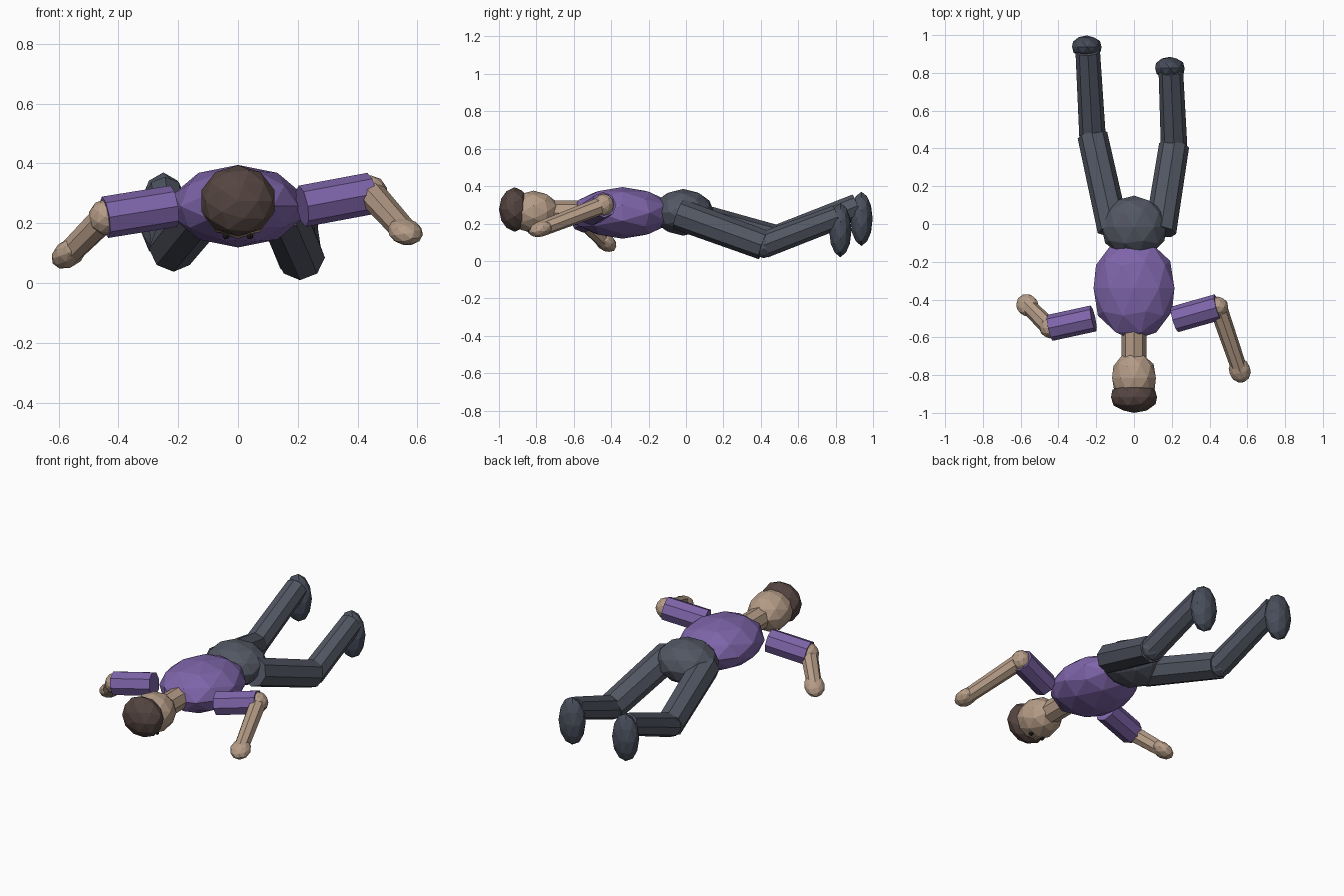
import bpy
import bmesh
from mathutils import Matrix, Vector

cube = bpy.data.objects.get("Cube")
if cube:
    bpy.data.objects.remove(cube, do_unlink=True)


def material(name, rgb):
    m = bpy.data.materials.new(name)
    m.use_nodes = True
    m.diffuse_color = (*rgb, 1)
    m.node_tree.nodes["Principled BSDF"].inputs["Base Color"].default_value = (*rgb, 1)
    return m


SHIRT = material("purple shirt", (0.21, 0.13, 0.40))
SKIN = material("tan skin", (0.46, 0.33, 0.24))
HAIR = material("brown hair", (0.09, 0.06, 0.052))
TROUSERS = material("slate trousers", (0.085, 0.095, 0.125))
SHOES = material("dark slate shoes", (0.065, 0.077, 0.105))
EYES = material("dark eyes", (0.02, 0.018, 0.018))


def finish(name, bm, matrix, mat):
    bm.transform(matrix)
    mesh = bpy.data.meshes.new(name)
    bm.to_mesh(mesh)
    bm.free()
    mesh.materials.append(mat)
    ob = bpy.data.objects.new(name, mesh)
    bpy.context.collection.objects.link(ob)
    return ob


def frame(direction):
    """Rotation whose y runs along direction, with x kept level."""
    y = Vector(direction).normalized()
    x = y.cross(Vector((0, 0, 1))).normalized()
    return Matrix((x, y, x.cross(y))).transposed().to_4x4()


def blob(name, centre, radii, mat, direction=(0, 1, 0), detail=2):
    """Faceted ellipsoid with its pole along direction."""
    bm = bmesh.new()
    bmesh.ops.create_icosphere(bm, subdivisions=detail, radius=1)
    bm.transform(Matrix.Rotation(1.570796, 4, "X"))
    bm.transform(Matrix.Diagonal((*radii, 1)))
    return finish(name, bm, Matrix.Translation(centre) @ frame(direction), mat)


def limb(name, start, end, r1, r2, mat):
    """Eight-sided tapered tube between two points."""
    a, b = Vector(start), Vector(end)
    bm = bmesh.new()
    bmesh.ops.create_cone(bm, cap_ends=True, segments=8, radius1=r1,
                          radius2=r2, depth=(b - a).length)
    bm.transform(Matrix.Rotation(-1.570796, 4, "X"))
    return finish(name, bm, Matrix.Translation((a + b) / 2) @ frame(b - a), mat)


# Trunk and head
blob("torso", (0, -0.34, 0.257), (0.225, 0.275, 0.138), SHIRT)
blob("pelvis", (0, -0.015, 0.26), (0.18, 0.165, 0.125), TROUSERS)
limb("neck", (0, -0.56, 0.257), (0, -0.74, 0.257), 0.065, 0.065, SKIN)
blob("head", (0, -0.815, 0.262), (0.122, 0.14, 0.114), SKIN)
blob("hair", (0, -0.916, 0.275), (0.128, 0.084, 0.119), HAIR)
for side, x in (("left", 0.04), ("right", -0.04)):
    blob(side + "_eye", (x, -0.835, 0.158), (0.013, 0.013, 0.013), EYES, detail=1)

# Arms: shoulder, elbow, hand
ARMS = {
    "left": ((0.215, -0.505, 0.257), (0.445, -0.44, 0.30), (0.56, -0.775, 0.172)),
    "right": ((-0.215, -0.50, 0.257), (-0.445, -0.55, 0.22), (-0.565, -0.43, 0.10)),
}
for side, (shoulder, elbow, hand) in ARMS.items():
    limb(side + "_upper_arm", shoulder, elbow, 0.07, 0.07, SHIRT)
    blob(side + "_elbow", elbow, (0.056, 0.056, 0.06), SKIN)
    limb(side + "_forearm", elbow, hand, 0.048, 0.042, SKIN)
    reach = Vector(hand) - Vector(elbow)
    blob(side + "_hand", hand, (0.058, 0.07, 0.042), SKIN, reach)

# Legs: hip, knee, ankle, foot centre
LEGS = {
    "left": ((0.14, -0.04, 0.25), (0.212, 0.415, 0.085),
             (0.195, 0.81, 0.235), (0.19, 0.825, 0.165)),
    "right": ((-0.11, -0.03, 0.25), (-0.22, 0.47, 0.115),
              (-0.245, 0.915, 0.295), (-0.25, 0.938, 0.225)),
}
for side, (hip, knee, ankle, foot) in LEGS.items():
    limb(side + "_thigh", hip, knee, 0.084, 0.08, TROUSERS)
    blob(side + "_knee", knee, (0.07, 0.07, 0.07), TROUSERS)
    limb(side + "_shin", knee, ankle, 0.07, 0.065, TROUSERS)
    blob(side + "_foot", foot, (0.082, 0.06, 0.145), SHOES)
